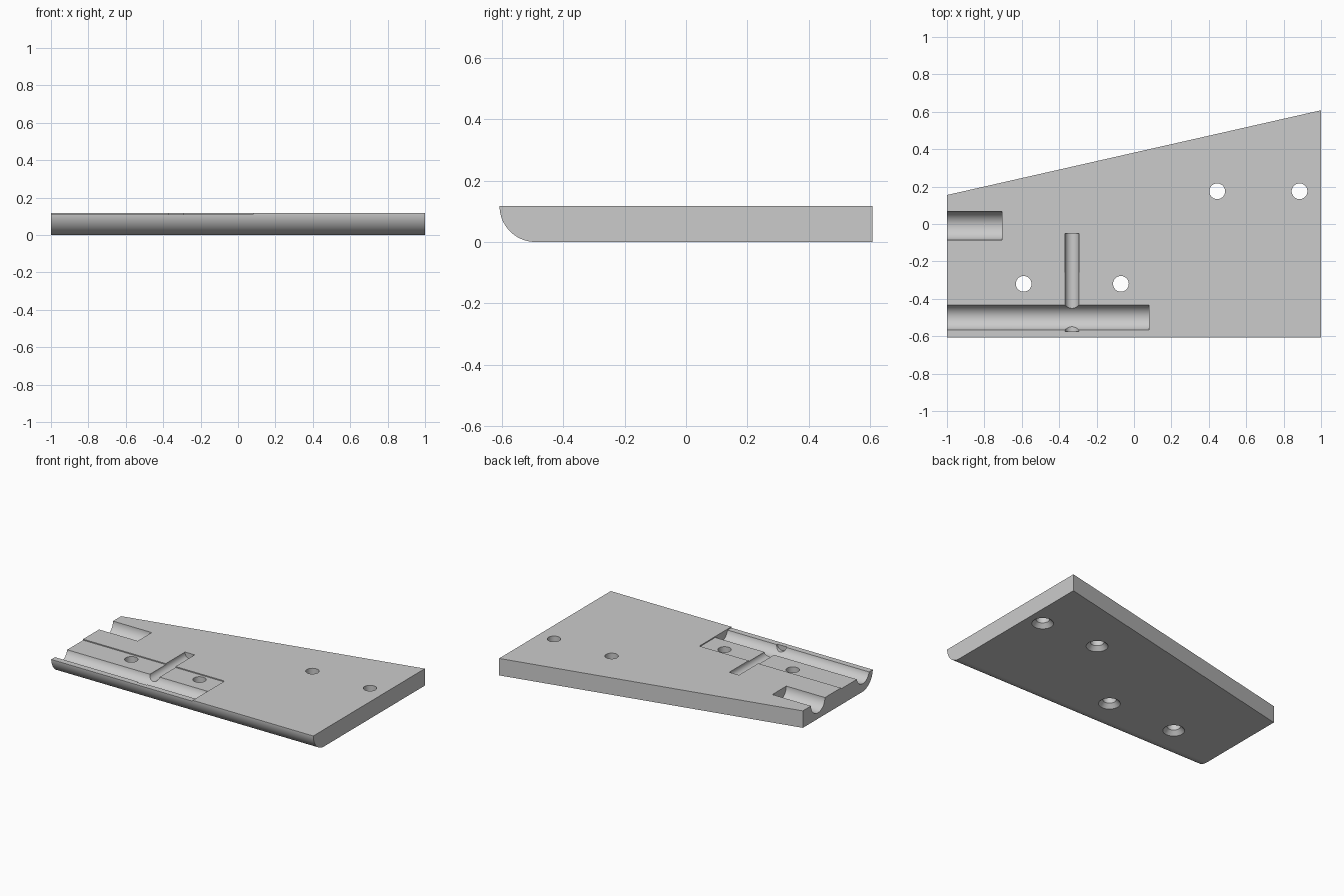
import bpy, bmesh, math
from mathutils import Matrix

default = bpy.data.objects.get("Cube")
if default:
    bpy.data.objects.remove(default, do_unlink=True)

TOP, FRONT = 0.117, -0.608

grey = bpy.data.materials.new("plain grey")
grey.use_nodes = True
grey.diffuse_color = (0.6, 0.6, 0.6, 1)
grey.node_tree.nodes["Principled BSDF"].inputs["Base Color"].default_value = (0.6, 0.6, 0.6, 1)


def make_object(name, bm):
    bmesh.ops.recalc_face_normals(bm, faces=bm.faces)
    mesh = bpy.data.meshes.new(name)
    bm.to_mesh(mesh)
    bm.free()
    mesh.materials.append(grey)
    obj = bpy.data.objects.new(name, mesh)
    bpy.context.collection.objects.link(obj)
    return obj


def rod(name, start, end, r1, r2=None, sides=64):
    """Cylinder or cone cutter lying along x, y or z between two points."""
    axis = max(range(3), key=lambda i: abs(end[i] - start[i]))
    turn = [Matrix.Rotation(math.pi / 2, 4, "Y"),
            Matrix.Rotation(-math.pi / 2, 4, "X"), Matrix()][axis]
    middle = [(a + b) / 2 for a, b in zip(start, end)]
    bm = bmesh.new()
    bmesh.ops.create_cone(bm, cap_ends=True, segments=sides, radius1=r1,
                          radius2=r1 if r2 is None else r2,
                          depth=end[axis] - start[axis],
                          matrix=Matrix.Translation(middle) @ turn)
    return make_object(name, bm)


def box(name, low, high):
    bm = bmesh.new()
    bmesh.ops.create_cube(bm, size=1)
    for v in bm.verts:
        v.co = [high[i] if v.co[i] > 0 else low[i] for i in range(3)]
    return make_object(name, bm)


# Plate: rounded front edge swept along x, with a slanted back edge
steps = 32
profile = [(FRONT + TOP * (1 - math.cos(a)), TOP * (1 - math.sin(a)))
           for a in (math.pi / 2 * i / steps for i in range(steps + 1))]
profile += [(None, 0), (None, TOP)]
bm = bmesh.new()
ends = [[bm.verts.new((x, back if y is None else y, z)) for y, z in profile]
        for x, back in ((-1, 0.155), (1, 0.608))]
for end in ends:
    bm.faces.new(end)
count = len(profile)
for i in range(count):
    j = (i + 1) % count
    bm.faces.new((ends[0][i], ends[0][j], ends[1][j], ends[1][i]))
plate = make_object("plate", bm)

# Shallow step and rounded grooves in the top
cutters = [
    box("step_cutter", (-1.1, -0.7, TOP - 0.007), (0.08, -0.26, 0.3)),
    rod("long_groove_cutter", (-1.1, -0.5, TOP + 0.006), (0.08, -0.5, TOP + 0.006), 0.068),
    rod("short_groove_cutter", (-1.1, -0.01, TOP), (-0.705, -0.01, TOP), 0.076),
    rod("cross_groove_cutter", (-0.332, -0.575, TOP - 0.004), (-0.332, -0.05, TOP - 0.004), 0.037),
]

# Screw holes, countersunk from below
for x, y in ((0.445, 0.175), (0.885, 0.175), (-0.59, -0.32), (-0.07, -0.32)):
    cutters.append(rod("hole_cutter", (x, y, -0.1), (x, y, 0.3), 0.042, sides=48))
    cutters.append(rod("countersink_cutter", (x, y, -0.01), (x, y, 0.028), 0.077, 0.042, 48))

for cutter in cutters:
    cutter.hide_render = True
    cut = plate.modifiers.new(cutter.name, "BOOLEAN")
    cut.operation = "DIFFERENCE"
    cut.solver = "EXACT"
    cut.object = cutter

# Bake the cuts, then drop the cutters
bpy.context.view_layer.update()
graph = bpy.context.evaluated_depsgraph_get()
result = bpy.data.meshes.new_from_object(plate.evaluated_get(graph))
plate.modifiers.clear()
plate.data = result
for cutter in cutters:
    bpy.data.objects.remove(cutter, do_unlink=True)
result.materials.clear()
result.materials.append(grey)
for face in result.polygons:
    face.material_index = 0

# Smooth curves, crisp edges
for face in result.polygons:
    face.use_smooth = True
result.set_sharp_from_angle(angle=math.radians(30))
